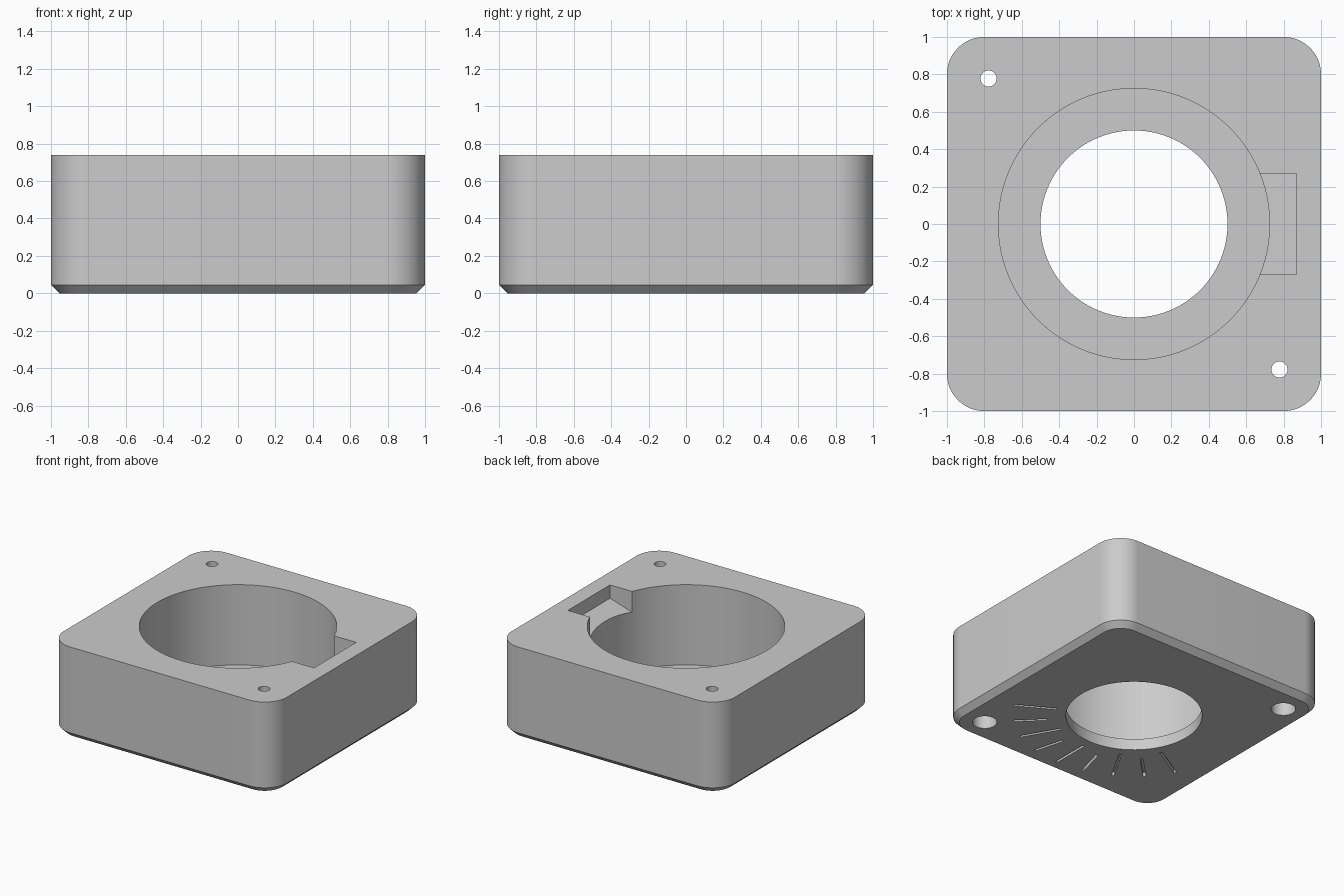
import bpy
import bmesh
from math import radians, cos, sin, tau, pi
from mathutils import Matrix, Vector

old = bpy.data.objects.get("Cube")
if old:
    bpy.data.objects.remove(old, do_unlink=True)

HEIGHT = 0.74
CHAMFER = 0.045
FLOOR = 0.09

grey = bpy.data.materials.new("light_grey")
grey.use_nodes = True
colour = (0.6, 0.6, 0.6, 1)
grey.diffuse_color = colour
grey.node_tree.nodes["Principled BSDF"].inputs["Base Color"].default_value = colour


def loft(name, rings):
    """Closed solid through a list of matching point rings."""
    bm = bmesh.new()
    loops = [[bm.verts.new(p) for p in ring] for ring in rings]
    for low, high in zip(loops, loops[1:]):
        for i in range(len(low)):
            j = (i + 1) % len(low)
            bm.faces.new((low[i], low[j], high[j], high[i]))
    bm.faces.new(loops[0][::-1])
    bm.faces.new(loops[-1])
    bmesh.ops.recalc_face_normals(bm, faces=bm.faces)
    mesh = bpy.data.meshes.new(name)
    bm.to_mesh(mesh)
    bm.free()
    mesh.materials.append(grey)
    obj = bpy.data.objects.new(name, mesh)
    bpy.context.collection.objects.link(obj)
    return obj


def rounded_square(half, radius, z, steps=20):
    points = []
    for corner in range(4):
        start = corner * pi / 2
        mid = Vector((half - radius, half - radius, z))
        mid = Matrix.Rotation(start, 3, "Z") @ mid
        for s in range(steps + 1):
            a = start + s / steps * pi / 2
            points.append(mid + Vector((radius * cos(a), radius * sin(a), 0)))
    return points


def circle(x, y, z, radius, sides):
    return [(x + radius * cos(tau * i / sides), y + radius * sin(tau * i / sides), z)
            for i in range(sides)]


def cylinder(name, x, y, radius, z0, z1, sides=96):
    return loft(name, [circle(x, y, z, radius, sides) for z in (z0, z1)])


# Housing block with rounded corners and a chamfered base
housing = loft("housing", [
    rounded_square(1 - CHAMFER, 0.2 - CHAMFER, 0),
    rounded_square(1, 0.2, CHAMFER),
    rounded_square(1, 0.2, HEIGHT),
])

# Central recess and the narrower bore through its floor
cutters = [
    cylinder("recess_cutter", 0, 0, 0.725, FLOOR, 1),
    cylinder("bore_cutter", 0, 0, 0.5, -0.1, 0.2),
]

# Side notch with a sloping floor
notch = [(0.6, 0.55), (0.87, 0.632), (0.87, 1), (0.6, 1)]
cutters.append(loft("notch_cutter", [[(x, y, z) for x, z in notch]
                                     for y in (-0.27, 0.27)]))

# Two screw holes with wide pockets underneath
for side in (-1, 1):
    x, y = 0.778 * side, -0.778 * side
    cutters.append(cylinder("screw_cutter", x, y, 0.043, -0.1, 1, 32))
    cutters.append(cylinder("pocket_cutter", x, y, 0.09, -0.1, 0.3, 32))

# Fan of alternating long and short scale marks under the base
for i in range(9):
    turn = Matrix.Rotation(radians(-30 - 15 * i), 3, "Z")
    inner = 0.64 if i % 2 else 0.575
    outline = [(inner, -0.01), (0.89, -0.01), (0.89, 0.01), (inner, 0.01)]
    cutters.append(loft("mark_cutter", [[turn @ Vector((x, y, z)) for x, y in outline]
                                        for z in (-0.05, 0.03)]))

bpy.ops.object.select_all(action="DESELECT")
housing.select_set(True)
bpy.context.view_layer.objects.active = housing
for cutter in cutters:
    cutter.hide_render = True
    cut = housing.modifiers.new("cut", "BOOLEAN")
    cut.operation = "DIFFERENCE"
    cut.solver = "EXACT"
    cut.object = cutter
    bpy.ops.object.modifier_apply(modifier=cut.name)
    bpy.data.objects.remove(cutter, do_unlink=True)

bpy.ops.object.shade_smooth_by_angle(angle=radians(30))
